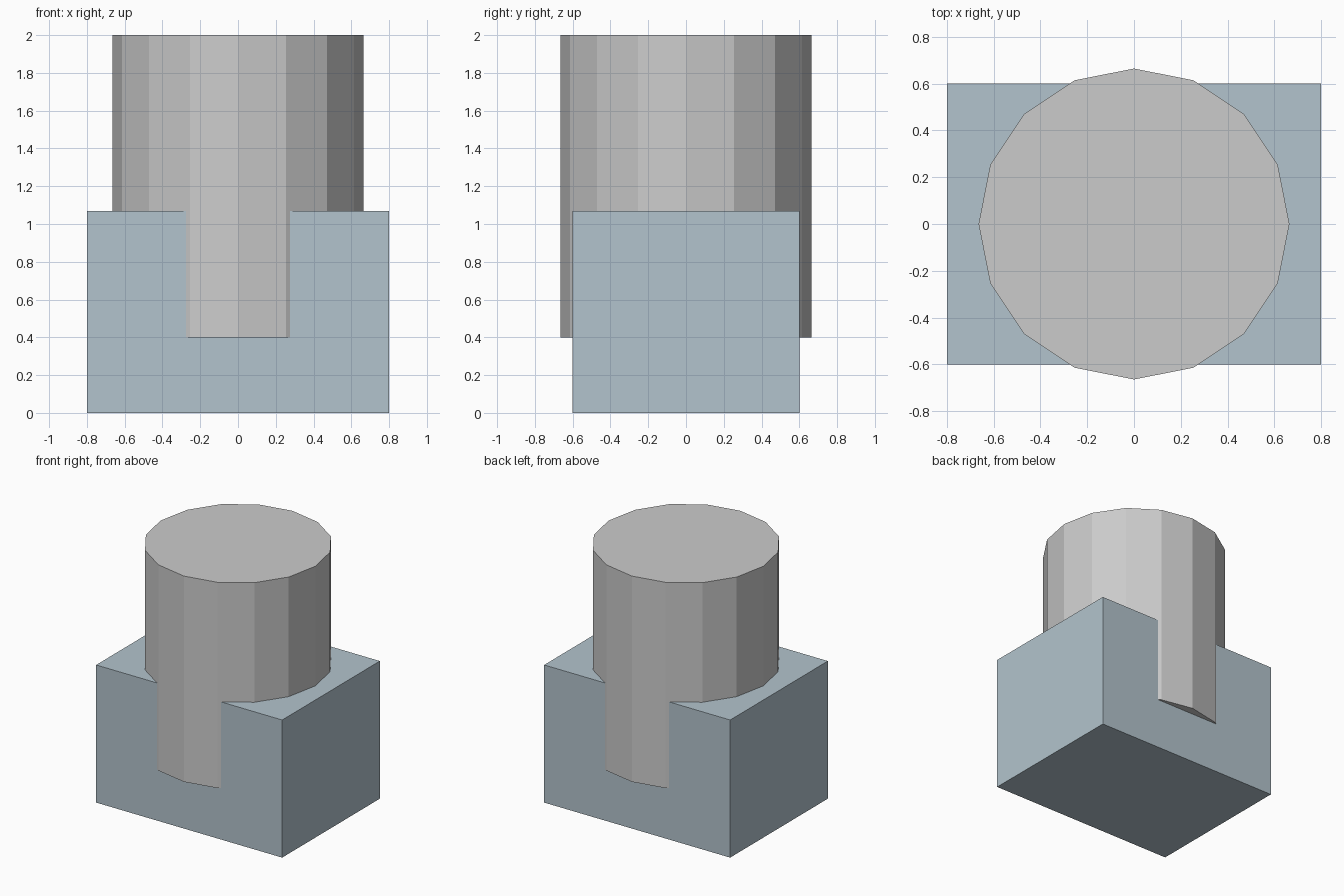
import bpy

if "Cube" in bpy.data.objects:
    bpy.data.objects.remove(bpy.data.objects["Cube"])

# Block base
bpy.ops.mesh.primitive_cube_add(size=1, location=(0, 0, 0.535))
base = bpy.context.object
base.name = "base_block"
base.scale = (1.6, 1.2, 1.07)
bpy.ops.object.transform_apply(location=False, rotation=False, scale=True)
mat = bpy.data.materials.new("blue_grey")
mat.diffuse_color = (0.45, 0.55, 0.61, 1)
mat.use_nodes = True
mat.node_tree.nodes["Principled BSDF"].inputs["Base Color"].default_value = mat.diffuse_color
base.data.materials.append(mat)

# Sixteen-sided post, sunk into the block and bulging through front and back
bottom, top = 0.4, 2.0
bpy.ops.mesh.primitive_cylinder_add(vertices=16, radius=0.665, depth=top - bottom,
                                    location=(0, 0, (top + bottom) / 2))
bpy.context.object.name = "round_post"
